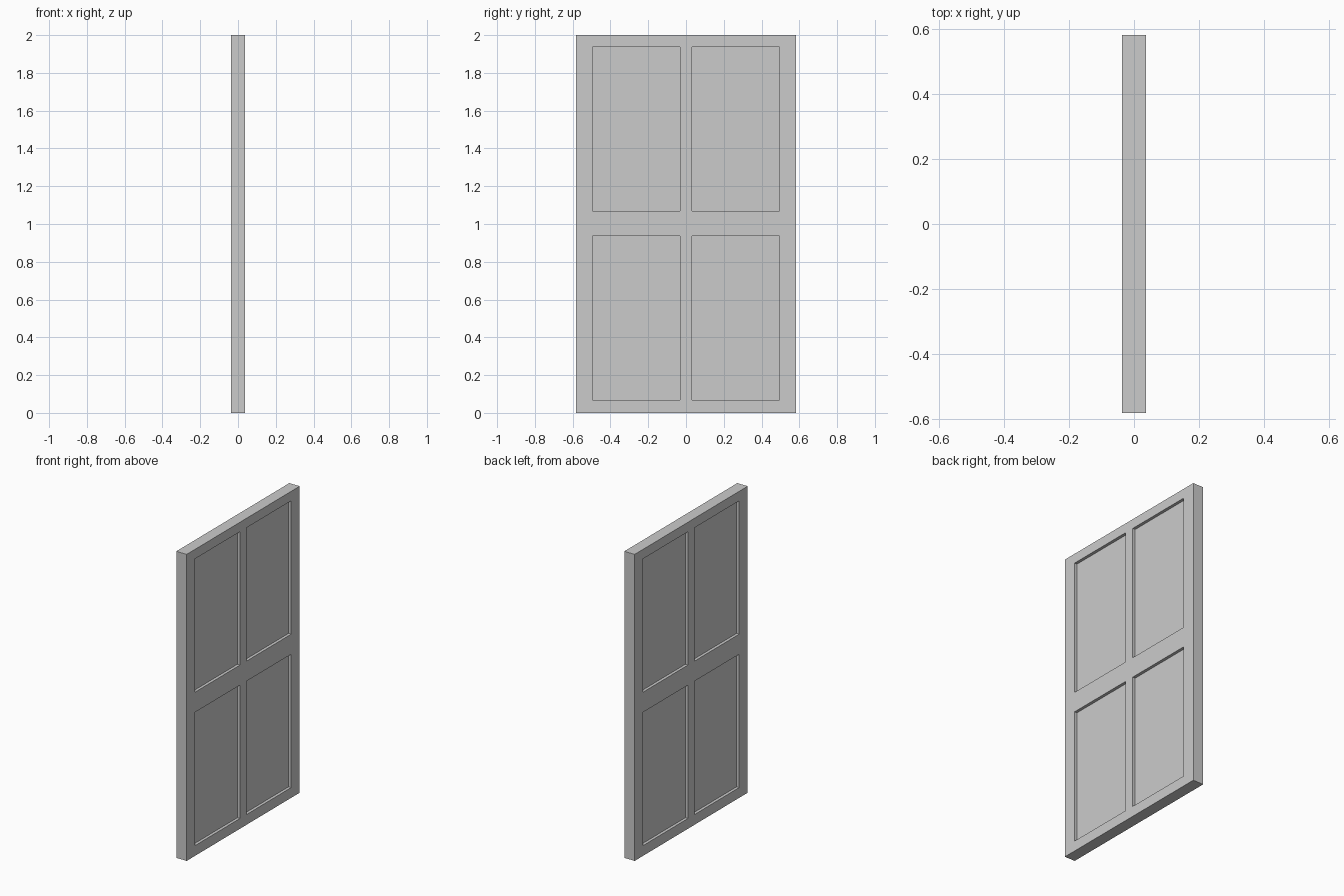
import bpy
import bmesh

default = bpy.data.objects.get("Cube")
if default:
    bpy.data.objects.remove(default, do_unlink=True)

THICK, WIDTH, HEIGHT = 0.075, 1.165, 2.0
RECESS = 0.019
COLOUR = (0.6, 0.6, 0.6, 1)

grey = bpy.data.materials.new("plain grey")
grey.use_nodes = True
grey.diffuse_color = COLOUR
grey.node_tree.nodes["Principled BSDF"].inputs["Base Color"].default_value = COLOUR

# Rails and stiles: lines dividing each broad face of the door
ys = (-WIDTH / 2, -0.495, -0.033, 0.033, 0.495, WIDTH / 2)
zs = (0, 0.067, 0.937, 1.068, 1.938, HEIGHT)

# Door slab
bm = bmesh.new()
bmesh.ops.create_cube(bm, size=1)
for v in bm.verts:
    v.co = (v.co.x * THICK, v.co.y * WIDTH, (v.co.z + 0.5) * HEIGHT)


def cut(position, axis):
    """Slice the slab across one axis."""
    point, normal = [0, 0, 0], [0, 0, 0]
    point[axis], normal[axis] = position, 1
    bmesh.ops.bisect_plane(bm, geom=bm.verts[:] + bm.edges[:] + bm.faces[:],
                           plane_co=point, plane_no=normal)


for y in ys[1:-1]:
    cut(y, 1)
for z in zs[1:-1]:
    cut(z, 2)


def is_panel(face):
    c = face.calc_center_median()
    in_y = any(ys[i] < c.y < ys[i + 1] for i in (1, 3))
    in_z = any(zs[i] < c.z < zs[i + 1] for i in (1, 3))
    return abs(face.normal.x) > 0.9 and in_y and in_z


# Four sunken panels on both sides
bm.normal_update()
panels = [f for f in bm.faces if is_panel(f)]
for face in bmesh.ops.extrude_discrete_faces(bm, faces=panels)["faces"]:
    side = 1 if face.calc_center_median().x > 0 else -1
    for v in face.verts:
        v.co.x -= side * RECESS

# Merge the flat frame regions back together
bmesh.ops.dissolve_limit(bm, angle_limit=0.01, verts=bm.verts[:], edges=bm.edges[:])
bmesh.ops.recalc_face_normals(bm, faces=bm.faces[:])

mesh = bpy.data.meshes.new("door")
bm.to_mesh(mesh)
bm.free()
mesh.materials.append(grey)
door = bpy.data.objects.new("door", mesh)
bpy.context.collection.objects.link(door)
